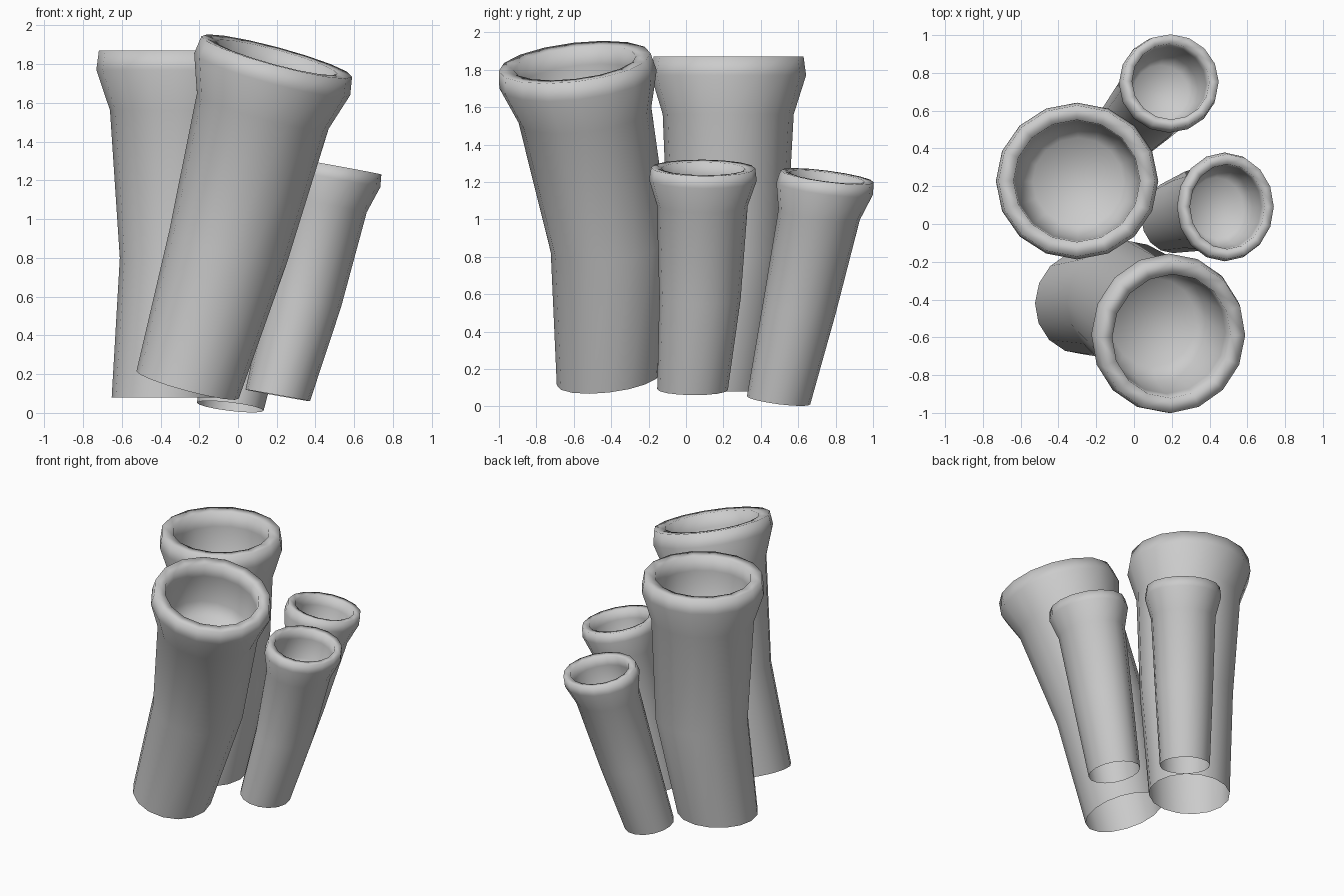
import bpy, bmesh, math
from mathutils import Vector

if "Cube" in bpy.data.objects:
    bpy.data.objects.remove(bpy.data.objects["Cube"])

SIDES = 16
# (fraction along the centre line, radius) from the open foot to the rim, then down inside the cup
PROFILE = [(0.0, 0.282), (0.41, 0.325), (0.83, 0.363), (0.945, 0.43),
           (1.0, 0.415), (0.997, 0.335), (0.94, 0.33), (0.82, 0.305), (0.77, 0.24)]


def centre(f, foot, mid, top):
    # Two straight spans with the bend at the second ring
    k = PROFILE[1][0]
    return foot.lerp(mid, f / k) if f < k else mid.lerp(top, (f - k) / (1 - k))


def tube(name, foot, mid, top, normal, sx, sy):
    foot, mid, top = Vector(foot), Vector(mid), Vector(top)
    turn = Vector((0, 0, 1)).rotation_difference(Vector(normal))
    bm = bmesh.new()
    rings = []
    for f, r in PROFILE:
        c = centre(f, foot, mid, top)
        ring = []
        for i in range(SIDES):
            a = 2 * math.pi * i / SIDES
            p = Vector((math.cos(a) * sx, math.sin(a) * sy, 0)) * r
            ring.append(bm.verts.new(c + turn @ p))
        rings.append(ring)
    for lo, hi in zip(rings, rings[1:]):
        for i in range(SIDES):
            j = (i + 1) % SIDES
            bm.faces.new((lo[i], lo[j], hi[j], hi[i]))
    bm.faces.new(rings[-1])  # cup floor
    for face in bm.faces:
        face.smooth = True
    mesh = bpy.data.meshes.new(name)
    bm.to_mesh(mesh)
    bm.free()
    obj = bpy.data.objects.new(name, mesh)
    bpy.context.collection.objects.link(obj)


# Two large tubes
tube("tall_upright_tube", (-0.37, 0.15, 0.08), (-0.285, 0.22, 0.80),
     (-0.303, 0.228, 1.87), (0, 0, 1), 1.0, 0.965)
tube("tall_leaning_tube", (-0.26, -0.415, 0.145), (-0.05, -0.405, 0.86),
     (0.20, -0.595, 1.84), (0.27, -0.12, 1), 0.97, 0.985)

# Two small tubes
tube("short_side_tube", (0.205, 0.035, 0.09), (0.34, 0.075, 0.58),
     (0.495, 0.092, 1.275), (0.18, 0.01, 1), 0.60, 0.67)
tube("short_back_tube", (-0.04, 0.495, 0.032), (0.06, 0.605, 0.52),
     (0.195, 0.755, 1.23), (0.12, 0.13, 1), 0.615, 0.605)
